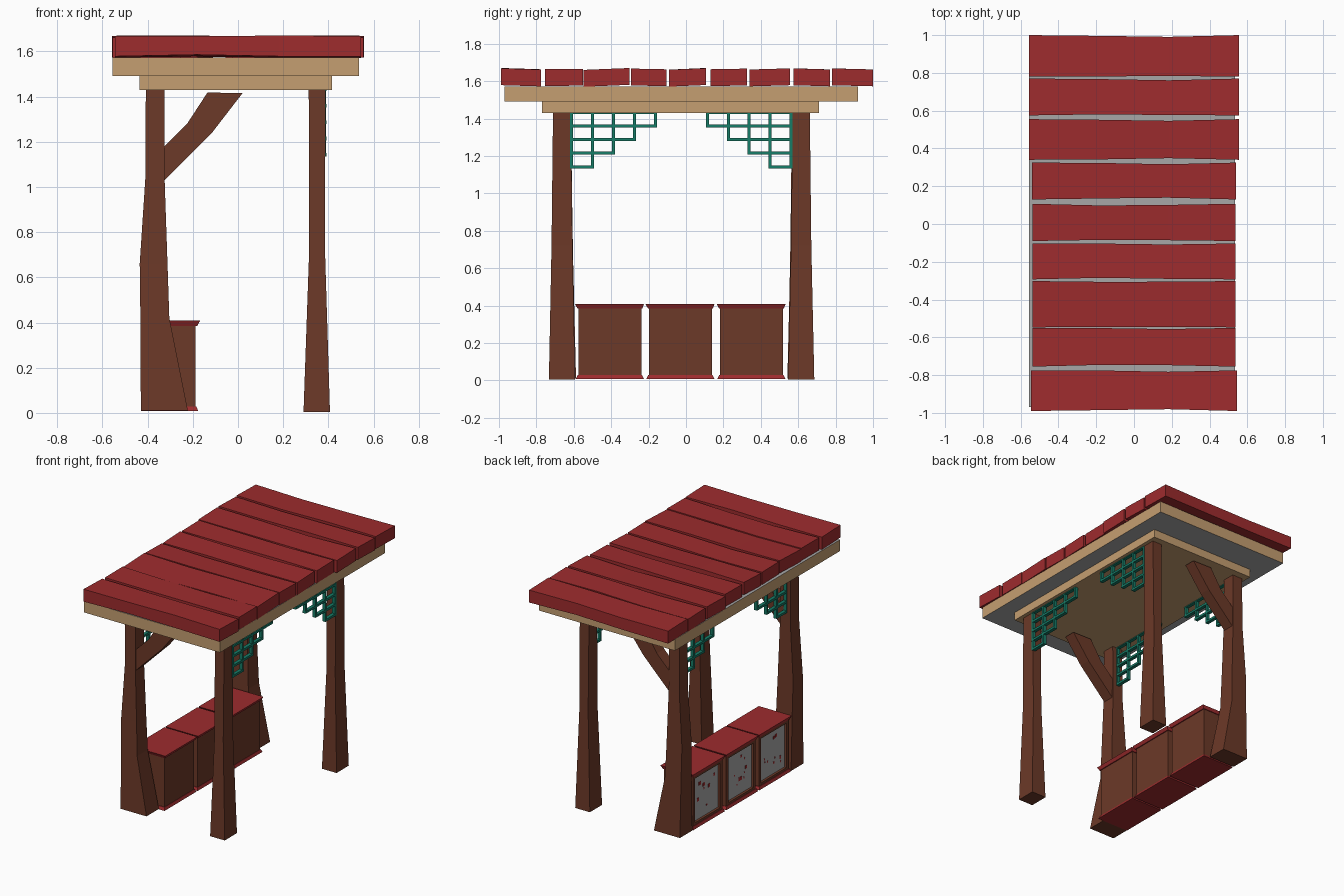
import bpy, bmesh, random

if "Cube" in bpy.data.objects:
    bpy.data.objects.remove(bpy.data.objects["Cube"])

random.seed(4)


def mat(name, rgb):
    m = bpy.data.materials.new(name)
    m.diffuse_color = (*rgb, 1)
    m.use_nodes = True
    m.node_tree.nodes["Principled BSDF"].inputs["Base Color"].default_value = m.diffuse_color
    return m


RED = mat("red paint", (0.34, 0.025, 0.027))
BROWN = mat("brown wood", (0.15, 0.041, 0.021))
TAN = mat("tan wood", (0.56, 0.345, 0.165))
TEAL = mat("teal paint", (0.008, 0.20, 0.135))
GREY = mat("grey panel", (0.39, 0.39, 0.39))


def finish(name, bm, *mats):
    bmesh.ops.recalc_face_normals(bm, faces=bm.faces)
    me = bpy.data.meshes.new(name)
    bm.to_mesh(me)
    bm.free()
    for m in mats:
        me.materials.append(m)
    ob = bpy.data.objects.new(name, me)
    bpy.context.collection.objects.link(ob)
    return ob


def loft(bm, sections):
    """Stack of rectangles (z, x0, x1, y0, y1) joined into a solid."""
    rings = [[bm.verts.new(p) for p in ((a, c, z), (b, c, z), (b, d, z), (a, d, z))]
             for z, a, b, c, d in sections]
    for lo, hi in zip(rings, rings[1:]):
        for i in range(4):
            j = (i + 1) % 4
            bm.faces.new((lo[i], lo[j], hi[j], hi[i]))
    bm.faces.new(rings[0][::-1])
    bm.faces.new(rings[-1])


def box(bm, x0, x1, y0, y1, z0, z1):
    loft(bm, [(z0, x0, x1, y0, y1), (z1, x0, x1, y0, y1)])


# roof planks, slightly warped: (y0, y1, half width)
planks = [(0.78, 1.0, 0.557), (0.575, 0.77, 0.557), (0.34, 0.555, 0.555),
          (0.13, 0.325, 0.54), (-0.09, 0.107, 0.538), (-0.293, -0.103, 0.538),
          (-0.547, -0.302, 0.538), (-0.755, -0.55, 0.538), (-0.99, -0.775, 0.545)]
for n, (y0, y1, hw) in enumerate(planks):
    bm = bmesh.new()
    tilt = random.uniform(-0.005, 0.005)
    rings = []
    for k in range(4):
        x = hw * (2 * k / 3 - 1)
        mid = k in (1, 2)
        dy0, dy1 = [random.uniform(0, 0.01) if mid else 0 for _ in range(2)]
        dz = random.uniform(-0.007, 0.002) if mid else 0
        lift = random.uniform(0, 0.008) if mid else 0
        pts = ((y0 + dy0, 1.575 + lift - tilt), (y1 - dy1, 1.575 + lift + tilt),
               (y1 - dy1, 1.665 + dz + tilt), (y0 + dy0, 1.665 + dz - tilt))
        rings.append([bm.verts.new((x, y, z)) for y, z in pts])
    for a, b in zip(rings, rings[1:]):
        for i in range(4):
            j = (i + 1) % 4
            bm.faces.new((a[i], a[j], b[j], b[i]))
    bm.faces.new(rings[0])
    bm.faces.new(rings[-1])
    finish(f"roof_plank_{n + 1}", bm, RED)

# roof frame: tan sides, grey top and underside
bm = bmesh.new()
box(bm, -0.555, 0.535, -0.97, 0.92, 1.49, 1.572)
bm.normal_update()
for f in bm.faces:
    f.material_index = 1 if abs(f.normal.z) > 0.5 else 0
finish("roof_frame", bm, TAN, GREY)
bm = bmesh.new()
box(bm, -0.437, 0.415, -0.77, 0.71, 1.43, 1.49)
finish("lower_roof_frame", bm, TAN)

# straight posts on the right side
for name, c, w0, w1 in (("right_front_post", -0.663, 0.07, 0.048),
                        ("right_back_post", 0.616, 0.07, 0.046)):
    bm = bmesh.new()
    loft(bm, [(0.005, 0.29, 0.407, c - w0, c + w0),
              (0.72, 0.315, 0.385, c - w1 - 0.008, c + w1 + 0.008),
              (1.435, 0.313, 0.387, c - w1, c + w1)])
    finish(name, bm, BROWN)

# crooked posts on the left side, each with an angled brace
brace = [(-0.36, 1.0), (-0.325, 1.03), (-0.115, 1.24), (0.02, 1.415),
         (-0.135, 1.418), (-0.225, 1.28), (-0.325, 1.18), (-0.36, 1.15)]
for side, c in (("front", -0.66), ("back", 0.612)):
    bm = bmesh.new()
    loft(bm, [(0.01, -0.43, -0.222, c - 0.07, c + 0.072),
              (0.42, -0.432, -0.304, c - 0.06, c + 0.062),
              (0.66, -0.435, -0.312, c - 0.055, c + 0.056),
              (1.04, -0.41, -0.325, c - 0.05, c + 0.05),
              (1.435, -0.408, -0.326, c - 0.046, c + 0.046)])
    finish(f"left_{side}_post", bm, BROWN)
    bm = bmesh.new()
    a = [bm.verts.new((x, c - 0.042, z)) for x, z in brace]
    b = [bm.verts.new((x, c + 0.042, z)) for x, z in brace]
    for i in range(len(brace)):
        j = (i + 1) % len(brace)
        bm.faces.new((a[i], a[j], b[j], b[i]))
    bm.faces.new(a)
    bm.faces.new(b)
    finish(f"left_{side}_brace", bm, BROWN)

# stepped corner lattices
CW, CH, T = 0.112, 0.0725, 0.008
for xname, x0, x1 in (("left", -0.382, -0.357), ("right", 0.366, 0.391)):
    for yname, ys, d in (("front", -0.612, 1), ("back", 0.562, -1)):
        bm = bmesh.new()
        top = 1.432
        for k in range(5):
            n = 4 if k == 0 else 5 - k
            z = top - k * CH
            e = sorted((ys - d * T, ys + d * (n * CW + T)))
            box(bm, x0, x1, e[0], e[1], z - T, z + T)
            y = ys + d * k * CW
            box(bm, x0 + 0.001, x1 - 0.001, y - T, y + T, top - n * CH - T + 0.001, top + T - 0.001)
        finish(f"{xname}_{yname}_lattice", bm, TEAL)

# three counter cabinets with red top and base boards and a grey panel at the rear
for n, y0 in enumerate((-0.575, -0.198, 0.182)):
    y1 = y0 + 0.336
    bm = bmesh.new()
    box(bm, -0.418, -0.187, y0, y1, 0.02, 0.39)
    bm.normal_update()
    rear = [f for f in bm.faces if f.normal.x < -0.5 or
            all(v.co.x < -0.41 for v in f.verts)]
    bmesh.ops.inset_region(bm, faces=rear, thickness=0.035)
    bmesh.ops.inset_region(bm, faces=rear, thickness=0.006, depth=-0.012)
    for f in rear:
        f.material_index = 1
    finish(f"cabinet_{n + 1}", bm, BROWN, GREY)
    # painted red specks on the panel
    bm = bmesh.new()
    for _ in range(9):
        y = random.uniform(y0 + 0.06, y1 - 0.08)
        z = random.uniform(0.09, 0.31)
        s = random.uniform(0.008, 0.022)
        box(bm, -0.408, -0.404, y, y + s, z, z + s * 1.2)
    finish(f"panel_specks_{n + 1}", bm, RED)
    bm = bmesh.new()
    loft(bm, [(0.385, -0.422, -0.18, y0 - 0.006, y1 + 0.006),
              (0.408, -0.43, -0.168, y0 - 0.018, y1 + 0.014)])
    finish(f"counter_top_{n + 1}", bm, RED)
    bm = bmesh.new()
    loft(bm, [(0.008, -0.43, -0.176, y0 - 0.014, y1 + 0.014),
              (0.028, -0.422, -0.184, y0 - 0.004, y1 + 0.004)])
    finish(f"counter_base_{n + 1}", bm, RED)
